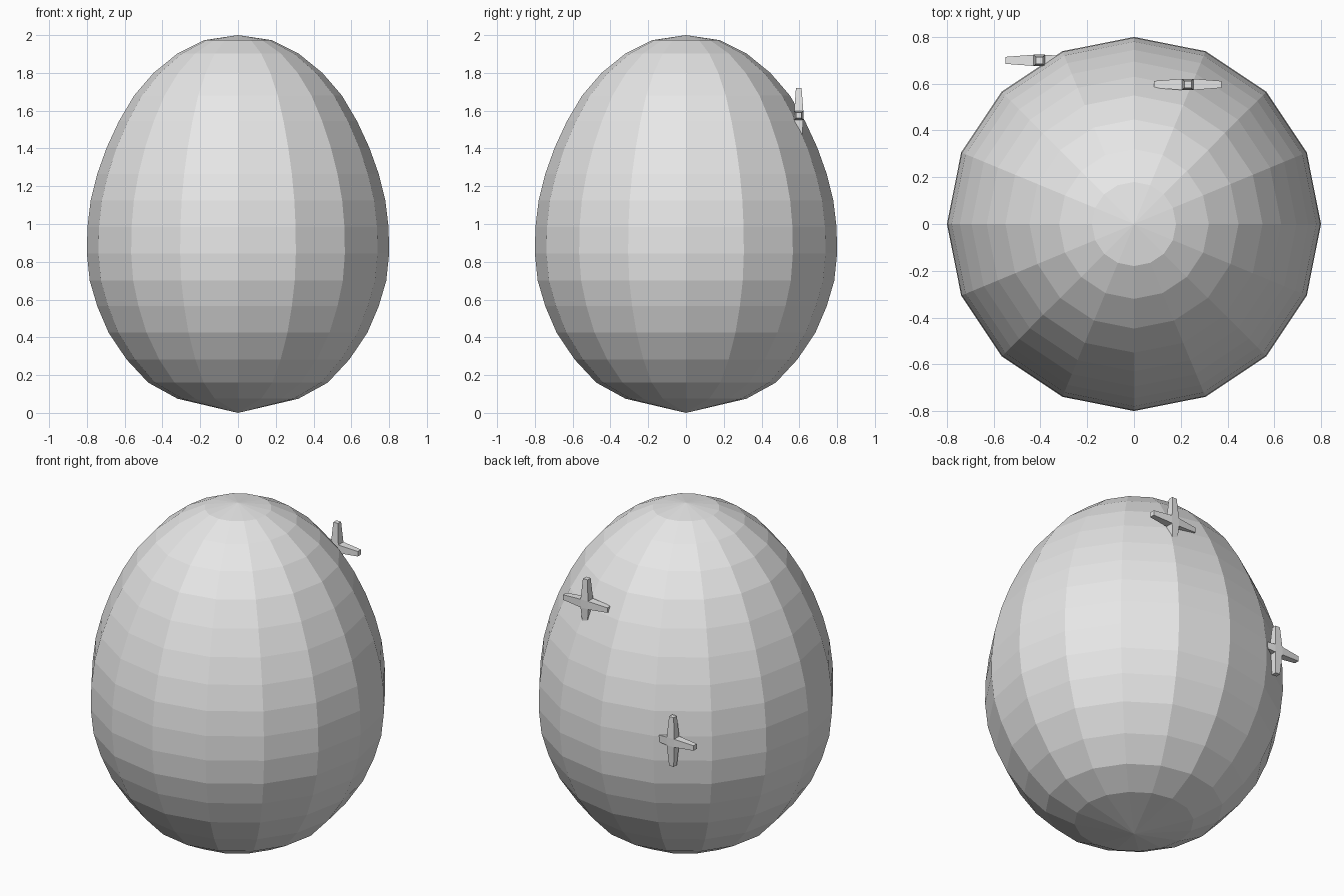
import bpy, bmesh, math
from mathutils import Vector

if "Cube" in bpy.data.objects:
    bpy.data.objects.remove(bpy.data.objects["Cube"])

SIDES = 16
# egg profile: (radius, height) of each ring, bottom to top
RINGS = [(0.32, 0.075), (0.475, 0.16), (0.59, 0.283), (0.685, 0.425),
         (0.745, 0.565), (0.785, 0.70), (0.80, 0.843), (0.797, 0.985),
         (0.78, 1.125), (0.745, 1.265), (0.695, 1.405), (0.63, 1.545),
         (0.55, 1.68), (0.447, 1.80), (0.32, 1.903), (0.18, 1.973)]

grey = bpy.data.materials.new("light_grey")
grey.diffuse_color = (0.8, 0.8, 0.8, 1)
grey.use_nodes = True
grey.node_tree.nodes["Principled BSDF"].inputs["Base Color"].default_value = grey.diffuse_color


def finish(bm, name, location=(0, 0, 0)):
    bmesh.ops.recalc_face_normals(bm, faces=bm.faces[:])
    mesh = bpy.data.meshes.new(name)
    bm.to_mesh(mesh)
    bm.free()
    mesh.materials.append(grey)
    obj = bpy.data.objects.new(name, mesh)
    obj.location = location
    bpy.context.collection.objects.link(obj)
    return obj


# faceted egg body: stacked rings closed by a point at each end
bm = bmesh.new()
loops = []
for r, z in RINGS:
    loops.append([bm.verts.new((r * math.cos(a), r * math.sin(a), z))
                  for a in (2 * math.pi * i / SIDES for i in range(SIDES))])
bottom = bm.verts.new((0, 0, 0))
top = bm.verts.new((0, 0, 2))
for i in range(SIDES):
    j = (i + 1) % SIDES
    for lo, hi in zip(loops, loops[1:]):
        bm.faces.new((lo[i], lo[j], hi[j], hi[i]))
    bm.faces.new((bottom, loops[0][j], loops[0][i]))
    bm.faces.new((top, loops[-1][i], loops[-1][j]))
finish(bm, "egg_body")


# four-armed star: a small cube with tapered arms pulled from its sides
def star(name, location, hub=0.048, reach=0.145, taper=0.62):
    bm = bmesh.new()
    bmesh.ops.create_cube(bm, size=hub)
    bm.normal_update()
    for face in [f for f in bm.faces if abs(f.normal.y) < 0.5]:
        direction = face.normal.copy()
        tip = bmesh.ops.extrude_discrete_faces(bm, faces=[face])["faces"][0]
        for v in tip.verts:
            across = v.co - direction * v.co.dot(direction)
            v.co = across * taper + direction * reach
    finish(bm, name, location)


star("upper_star", Vector((0.23, 0.597, 1.575)))
star("lower_star", Vector((-0.405, 0.70, 0.97)))
